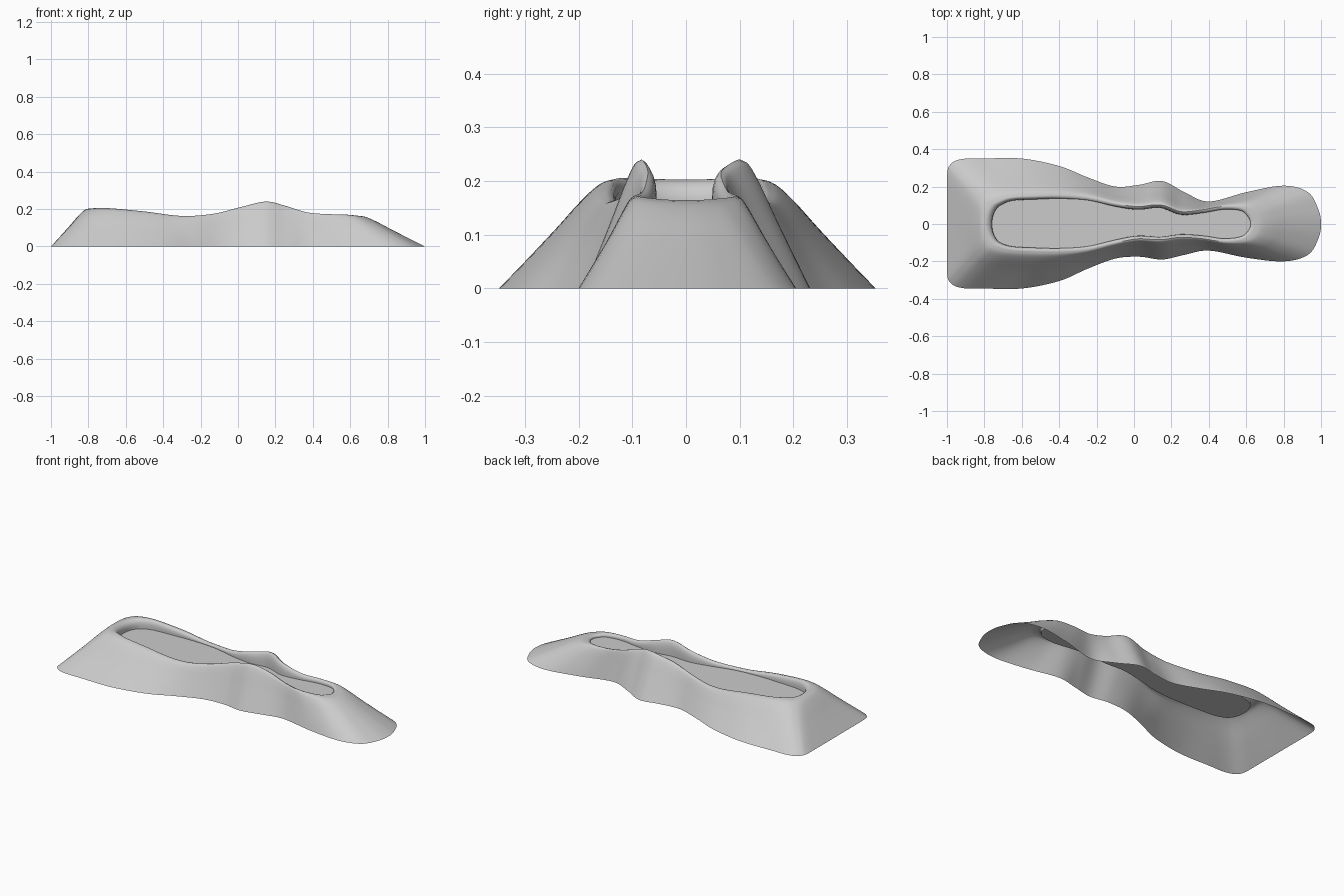
import bpy, bmesh, math
from mathutils import Vector

if "Cube" in bpy.data.objects:
    bpy.data.objects.remove(bpy.data.objects["Cube"])

# Matching stations along one side: base x, base +y, base -y, rim x, rim +y, rim -y
KEYS = [
    (-1, 0, 0, -.76, 0, 0),
    (-1, .25, -.25, -.755, .04, -.04),
    (-.98, .32, -.315, -.74, .075, -.075),
    (-.92, .347, -.342, -.715, .1, -.1),
    (-.8, .35, -.345, -.65, .125, -.12),
    (-.6, .35, -.345, -.53, .132, -.127),
    (-.4, .31, -.305, -.4, .136, -.13),
    (-.25, .25, -.24, -.25, .128, -.12),
    (-.1, .2, -.185, -.1, .094, -.085),
    (.03, .21, -.175, .02, .077, -.063),
    (.15, .23, -.19, .14, .086, -.068),
    (.27, .17, -.165, .25, .05, -.055),
    (.4, .12, -.142, .37, .06, -.063),
    (.6, .17, -.18, .48, .078, -.078),
    (.8, .205, -.2, .57, .072, -.068),
    (.93, .17, -.165, .605, .045, -.043),
    (.985, .08, -.08, .62, .02, -.02),
    (1, 0, 0, .623, 0, 0),
]
# Crest height along x
CREST = [(-.8, .203), (-.7, .205), (-.5, .187), (-.3, .163), (-.13, .175), (.02, .212),
         (.15, .24), (.25, .218), (.37, .182), (.48, .173), (.58, .17), (.66, .162)]
FLOOR = .15
SUB = 6


def cat(p0, p1, p2, p3, t):
    return .5 * (2 * p1 + (p2 - p0) * t + (2 * p0 - 5 * p1 + 4 * p2 - p3) * t * t
                 + (3 * p1 - p0 - 3 * p2 + p3) * t ** 3)


def smooth_loop(pts):
    n = len(pts)
    return [cat(pts[i - 1], pts[i], pts[(i + 1) % n], pts[(i + 2) % n], k / SUB)
            for i in range(n) for k in range(SUB)]


def smooth_open(pts, sub):
    pts = [Vector(p) for p in pts]
    e = [2 * pts[0] - pts[1]] + pts + [2 * pts[-1] - pts[-2]]
    return [cat(*e[i:i + 4], k / sub) for i in range(len(pts) - 1) for k in range(sub)] + [pts[-1]]


CURVE = smooth_open(CREST, 10)


def crest_height(x):
    for a, b in zip(CURVE, CURVE[1:]):
        if x <= b.x:
            return a.y + (b.y - a.y) * max(0, (x - a.x) / (b.x - a.x))
    return CURVE[-1].y


# Closed loops for the base edge and the hollow's rim
lower, upper = KEYS, KEYS[-2:0:-1]
base = smooth_loop([Vector((k[0], k[2])) for k in lower] + [Vector((k[0], k[1])) for k in upper])
rim = smooth_loop([Vector((k[3], k[5])) for k in lower] + [Vector((k[3], k[4])) for k in upper])
base = [Vector((max(-1, min(1, p.x)), p.y)) for p in base]
N = len(rim)
normal = []
for i in range(N):
    d = (rim[(i + 1) % N] - rim[i - 1]).normalized()
    normal.append(Vector((d.y, -d.x)))
crest = [r + n * (.016 + .02 * max(0, -n.x) ** 2) for r, n in zip(rim, normal)]
height = [crest_height(c.x) for c in crest]

# Rings: outer slope up to the rounded crest, then down the wall to the floor
bm = bmesh.new()
rings = []
slope = smooth_open([(0, 0), (.25, .275), (.5, .555), (.72, .81), (.88, .96), (1, 1)], 4)
for s in slope:
    rings.append([bm.verts.new((*b.lerp(c, s.x), h * s.y))
                  for b, c, h in zip(base, crest, height)])
for mix, drop in [(.35, .04), (.7, .17), (.95, .4), (1.02, .7), (1.0, 1)]:
    rings.append([bm.verts.new((*c.lerp(r, mix), h + (FLOOR - h) * drop))
                  for c, r, h in zip(crest, rim, height)])
for a, b in zip(rings, rings[1:]):
    for i in range(N):
        j = (i + 1) % N
        bm.faces.new((a[i], a[j], b[j], b[i]))

# Flat floor: strips joining the two sides
f = rings[-1]
for i in range(N // 2):
    q = [f[-i % N], f[i], f[i + 1], f[-i - 1]]
    bm.faces.new(q[1:] if i == 0 else q[:3] if i == N // 2 - 1 else q)
bm.normal_update()
bmesh.ops.recalc_face_normals(bm, faces=bm.faces)
if sum(fc.normal.z for fc in bm.faces) < 0:
    bmesh.ops.reverse_faces(bm, faces=bm.faces)

mesh = bpy.data.meshes.new("hollow_mound")
bm.to_mesh(mesh)
bm.free()
mound = bpy.data.objects.new("hollow_mound", mesh)
bpy.context.collection.objects.link(mound)

grey = bpy.data.materials.new("light grey")
grey.diffuse_color = (.6, .6, .6, 1)
grey.use_nodes = True
grey.node_tree.nodes["Principled BSDF"].inputs["Base Color"].default_value = grey.diffuse_color
mesh.materials.append(grey)

bpy.context.view_layer.objects.active = mound
mound.select_set(True)
bpy.ops.object.shade_smooth_by_angle(angle=math.radians(40))
